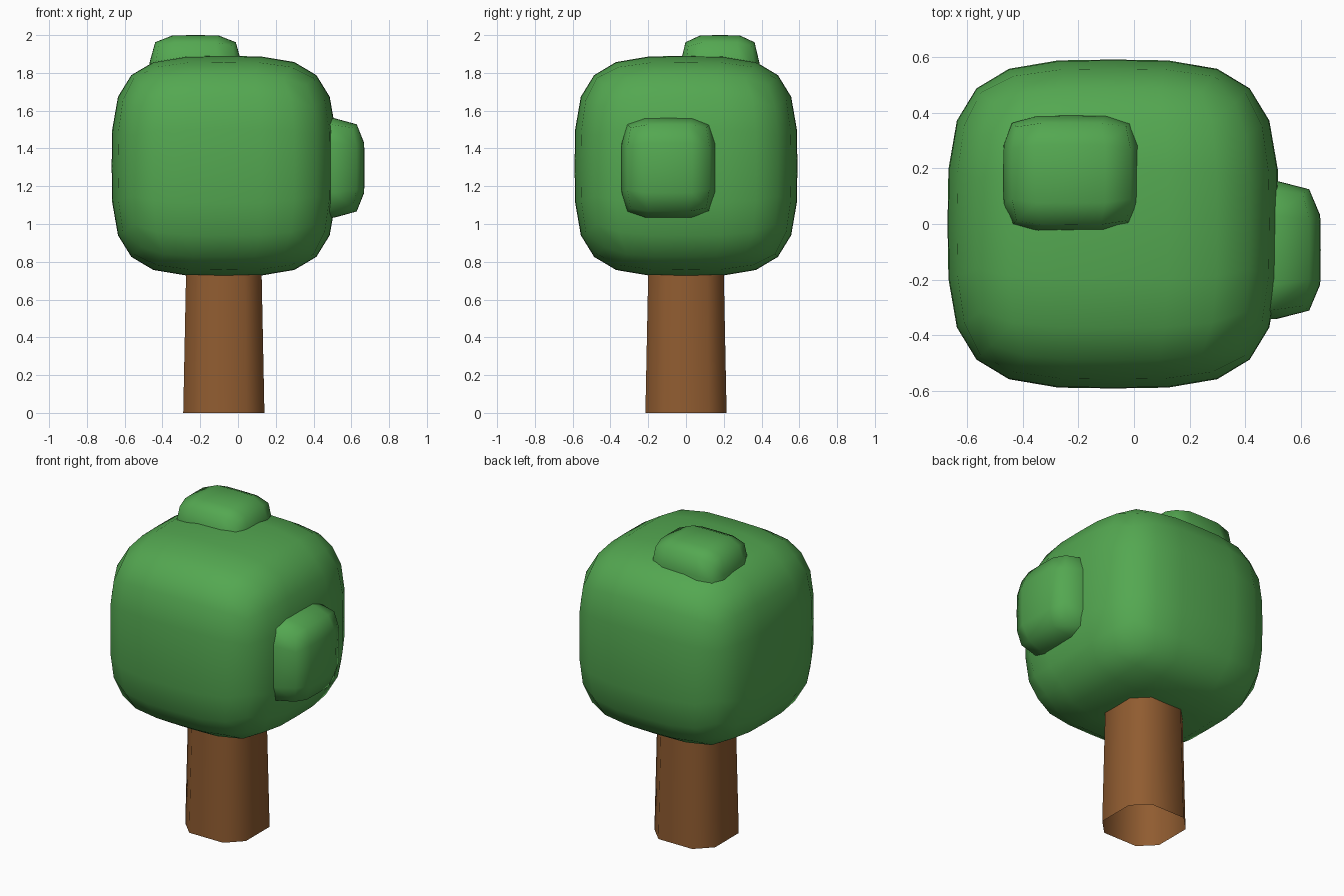
import bpy, bmesh
from mathutils import Vector

if "Cube" in bpy.data.objects:
    bpy.data.objects.remove(bpy.data.objects["Cube"])


def material(name, rgb):
    m = bpy.data.materials.new(name)
    m.diffuse_color = (*rgb, 1)
    m.use_nodes = True
    m.node_tree.nodes["Principled BSDF"].inputs["Base Color"].default_value = m.diffuse_color
    return m


green = material("leaf green", (0.088, 0.39, 0.082))
brown = material("bark brown", (0.28, 0.107, 0.03))


def finish(bm, name, mat):
    bmesh.ops.recalc_face_normals(bm, faces=bm.faces)
    for f in bm.faces:
        f.smooth = True
    me = bpy.data.meshes.new(name)
    bm.to_mesh(me)
    bm.free()
    me.materials.append(mat)
    ob = bpy.data.objects.new(name, me)
    bpy.context.collection.objects.link(ob)
    return ob


def rounded_block(name, center, half, segments, power):
    """Gridded cube pushed onto a superellipsoid."""
    bm = bmesh.new()
    bmesh.ops.create_cube(bm, size=2)
    bmesh.ops.subdivide_edges(bm, edges=bm.edges[:], cuts=segments - 1,
                              use_grid_fill=True)
    for v in bm.verts:
        p = v.co / sum(abs(c) ** power for c in v.co) ** (1 / power)
        v.co = Vector(center) + p * Vector(half)
    return finish(bm, name, green)


# Foliage: large crown with two smaller clumps pushed into it
rounded_block("crown", (-0.075, 0, 1.307), (0.594, 0.59, 0.583), 6, 3.6)
rounded_block("top_clump", (-0.225, 0.18, 1.71), (0.245, 0.21, 0.29), 4, 5)
rounded_block("side_clump", (0.35, -0.093, 1.297), (0.32, 0.25, 0.265), 4, 5)

# Trunk: tapered open tube with a chamfered square section
bm = bmesh.new()
rings = []
for z, s in ((0, 1.0), (0.85, 0.92)):
    w, a = 0.215 * s, 0.12 * s
    section = [(a, -w), (w, -a), (w, a), (a, w), (-a, w), (-w, a), (-w, -a), (-a, -w)]
    rings.append([bm.verts.new((x - 0.075, y, z)) for x, y in section])
for i in range(8):
    j = (i + 1) % 8
    bm.faces.new((rings[0][i], rings[0][j], rings[1][j], rings[1][i]))
finish(bm, "trunk", brown)
